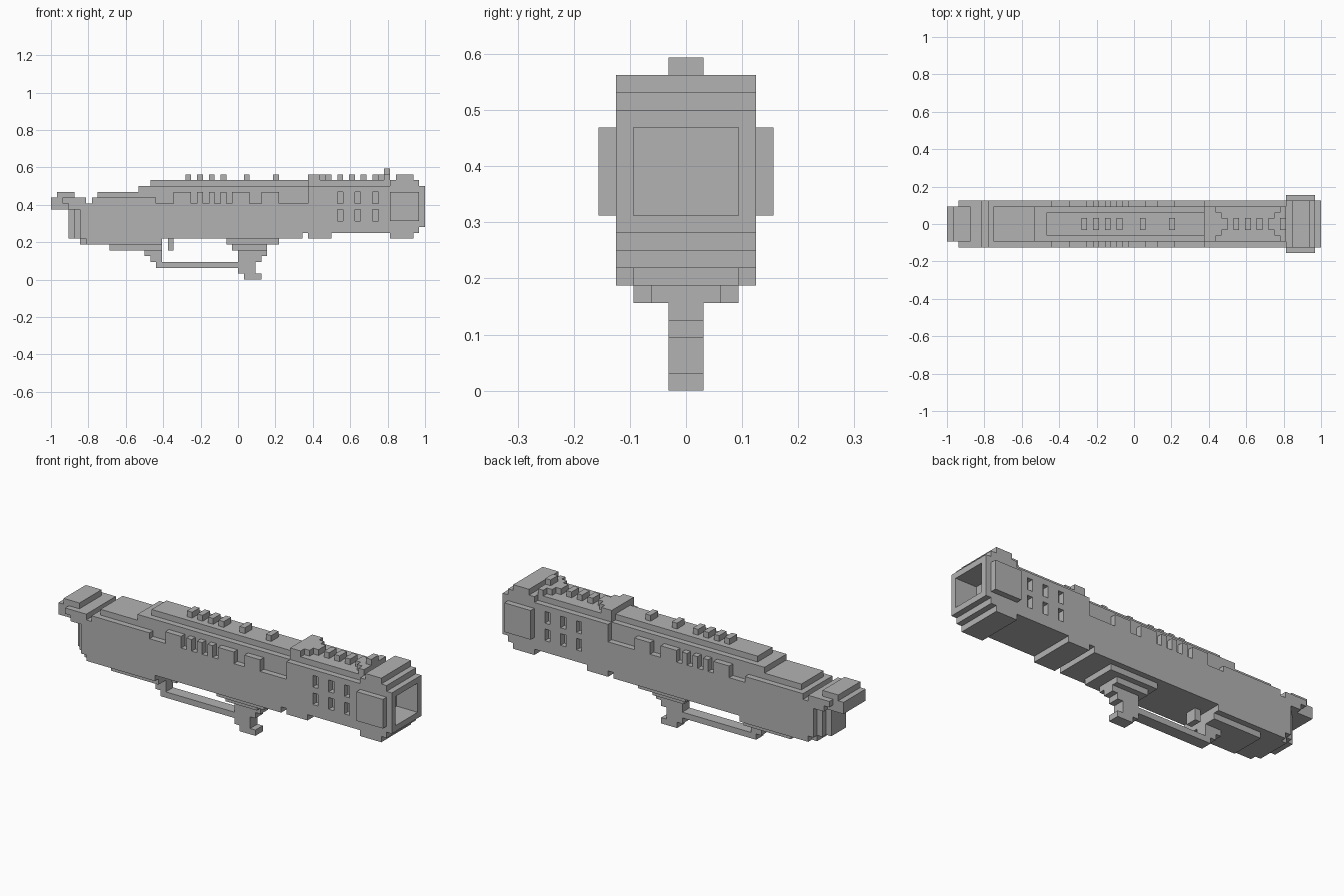
import bpy
import bmesh
from mathutils import Vector

if "Cube" in bpy.data.objects:
    bpy.data.objects.remove(bpy.data.objects["Cube"], do_unlink=True)

U = 1 / 32  # size of one block

metal = bpy.data.materials.new("grey metal")
metal.use_nodes = True
GREY = (0.45, 0.45, 0.45, 1)
metal.diffuse_color = GREY
metal.node_tree.nodes["Principled BSDF"].inputs["Base Color"].default_value = GREY


def block(x0, x1, half, z0, z1, inner=0):
    """Cells of a box mirrored in y; inner leaves out the middle."""
    return {(x, y, z) for x in range(x0, x1) for y in range(-half, half)
            for z in range(z0, z1) if (y if y >= 0 else -y - 1) >= inner}


def build(name, cells):
    """Skin the cells with their outer faces and merge flat areas."""
    bm = bmesh.new()
    verts = {}

    def vert(p):
        if p not in verts:
            verts[p] = bm.verts.new(Vector(p) * U)
        return verts[p]

    for cell in sorted(cells):
        for axis in range(3):
            for side in (0, 1):
                near = list(cell)
                near[axis] += 2 * side - 1
                if tuple(near) in cells:
                    continue
                ring = []
                for a, b in ((0, 0), (1, 0), (1, 1), (0, 1)):
                    p = list(cell)
                    p[axis] += side
                    p[(axis + 1) % 3] += a
                    p[(axis + 2) % 3] += b
                    ring.append(vert(tuple(p)))
                bm.faces.new(ring if side else ring[::-1])
    bmesh.ops.dissolve_limit(bm, angle_limit=0.01, verts=bm.verts[:], edges=bm.edges[:])
    mesh = bpy.data.meshes.new(name)
    bm.to_mesh(mesh)
    bm.free()
    mesh.materials.append(metal)
    obj = bpy.data.objects.new(name, mesh)
    bpy.context.collection.objects.link(obj)


# Main hull with its stepped rear end and side notches
hull = block(-29, 12, 2, 7, 13) | block(-28, 12, 3, 7, 13) | block(-27, 12, 4, 7, 13)
hull |= block(-27, -13, 3, 6, 7) | block(-26, -13, 4, 6, 7)
hull |= block(-25, -14, 4, 13, 14) | block(-24, 12, 3, 13, 15)
hull |= block(-11, 7, 4, 13, 15)
for a, b in ((-8, -7), (-6, -5), (-4, -3), (-2, -1), (2, 4)):
    hull -= block(a, b, 4, 13, 15, inner=3)
hull -= block(11, 12, 4, 7, 8)
build("hull", hull)

# Stepped top deck
build("top_deck", block(-17, 12, 3, 15, 16) | block(-15, 12, 2, 16, 17))

# Rear cap
build("rear_cap", block(-32, -28, 3, 12, 14) | block(-30, -26, 4, 13, 14)
      | block(-29, -26, 4, 12, 13) | block(-31, -28, 3, 14, 15))

# Forward hull with recessed side windows
fore = block(12, 26, 4, 8, 16) | block(12, 16, 4, 7, 8) | block(12, 26, 3, 16, 17)
for x in (17, 20, 23):
    for z in (10, 13):
        fore -= block(x, x + 1, 4, z, z + 2, inner=3)
build("forward_hull", fore)

# Muzzle with a square opening
muzzle = block(26, 27, 4, 7, 17) | block(27, 30, 4, 7, 18)
muzzle |= block(30, 31, 4, 8, 17) | block(31, 32, 4, 9, 16)
muzzle -= block(28, 32, 3, 10, 15)
build("muzzle", muzzle)
build("muzzle_side_plates", block(26, 31, 5, 10, 15, inner=4))

# Studs along the top
for i, x in enumerate((-9, -7, -5, -3, 1, 6, 17, 19, 21)):
    build(f"top_stud_{i + 1}", block(x, x + 1, 1, 17, 18))

# Tapered plates at both ends of the forward rail, and the sight
build("rail_rear_plate", block(12, 14, 3, 16, 18) | block(14, 15, 2, 17, 18)
      | block(15, 16, 1, 17, 18))
build("rail_front_plate", block(23, 24, 1, 17, 18) | block(24, 25, 2, 17, 18)
      | block(25, 26, 3, 17, 18))
build("front_sight", block(25, 26, 1, 18, 19))

# Underside: rear plate, trigger, guard bar and grip
build("rear_under_plate", block(-22, -13, 3, 5, 6))
build("trigger", block(-12, -11, 1, 5, 7))
build("guard_bar", block(-16, -13, 1, 4, 5) | block(-15, -13, 1, 3, 4)
      | block(-14, 0, 1, 2, 3))
build("grip_base", block(-2, 7, 3, 6, 7) | block(-1, 5, 2, 5, 6))
build("grip", block(0, 5, 1, 4, 5) | block(0, 4, 1, 3, 4) | block(0, 3, 1, 1, 3)
      | block(1, 4, 1, 0, 1))
